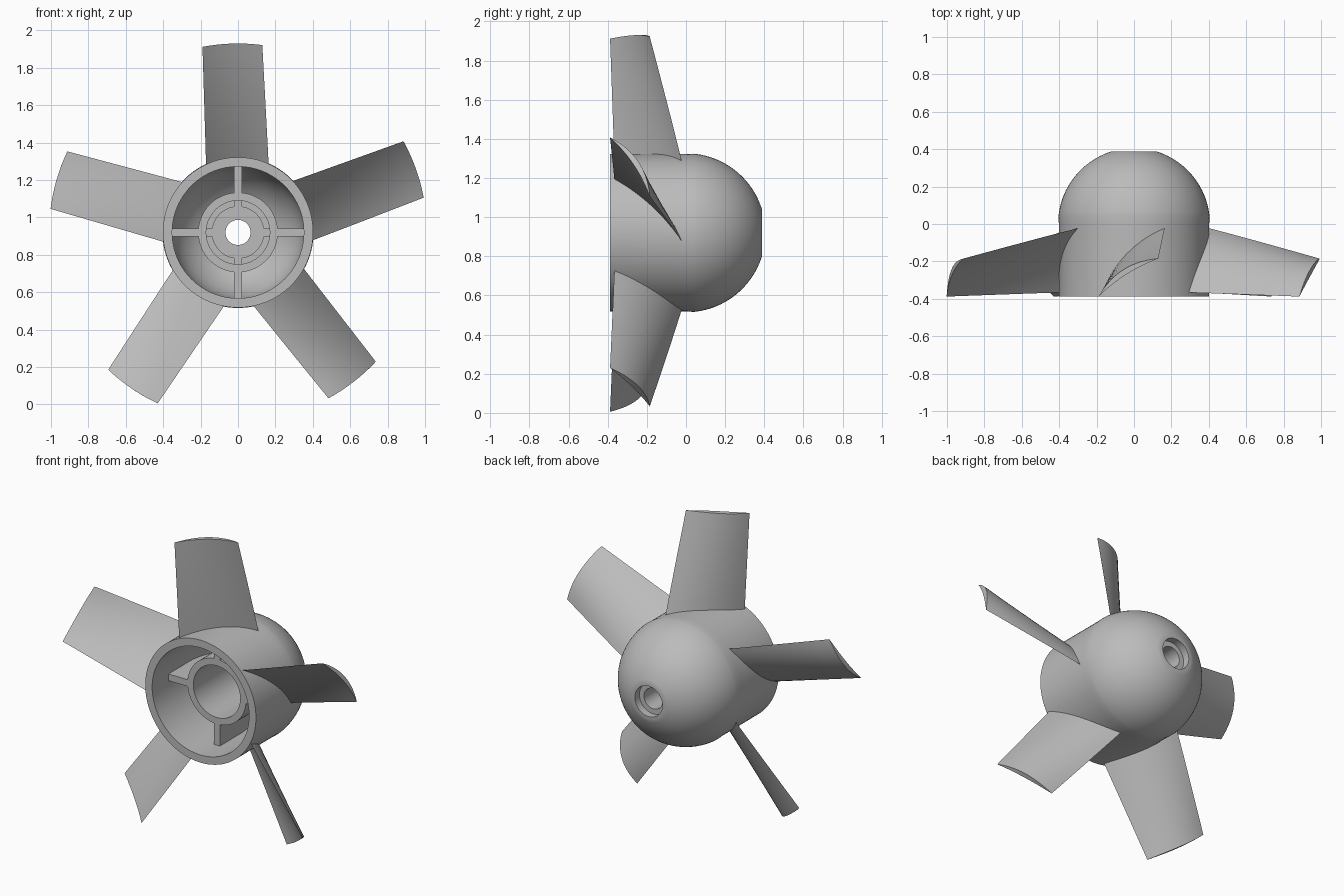
import bpy, bmesh
from math import sin, cos, pi, sqrt, radians, asin
from mathutils import Vector, Matrix

cube = bpy.data.objects.get("Cube")
if cube:
    bpy.data.objects.remove(cube, do_unlink=True)

CENTRE = Matrix.Translation((0, 0, 0.92))
FRONT, NOSE = -0.388, 0.388
TIP = 1.01

grey = bpy.data.materials.new("plain grey")
grey.use_nodes = True
grey.diffuse_color = (0.5, 0.5, 0.5, 1)
grey.node_tree.nodes["Principled BSDF"].inputs["Base Color"].default_value = (0.5, 0.5, 0.5, 1)


def finish(name, bm, turn=0.0, smooth=True):
    """Turn a bmesh about the y axis and place it on the hub centre."""
    bmesh.ops.recalc_face_normals(bm, faces=bm.faces)
    bm.transform(CENTRE @ Matrix.Rotation(turn, 4, "Y"))
    mesh = bpy.data.meshes.new(name)
    bm.to_mesh(mesh)
    bm.free()
    mesh.materials.append(grey)
    obj = bpy.data.objects.new(name, mesh)
    bpy.context.collection.objects.link(obj)
    if smooth:
        bpy.ops.object.select_all(action="DESELECT")
        bpy.context.view_layer.objects.active = obj
        obj.select_set(True)
        bpy.ops.object.shade_smooth_by_angle(angle=radians(30))
    return obj


def arc(radius, r_from, r_to, steps):
    """Points (r, y) on a dome, from one distance off the axis to another."""
    a, b = asin(r_from / radius), asin(r_to / radius)
    angles = [a + (b - a) * i / steps for i in range(steps + 1)]
    return [(radius * sin(t), radius * cos(t)) for t in angles]


def lathe(name, profile, sides=96):
    bm = bmesh.new()
    rings = []
    for i in range(sides):
        t = 2 * pi * i / sides
        rings.append([bm.verts.new((r * sin(t), y, r * cos(t))) for r, y in profile])
    count = len(profile)
    for i in range(sides):
        a, b = rings[i], rings[(i + 1) % sides]
        for j in range(count):
            k = (j + 1) % count
            bm.faces.new((a[j], a[k], b[k], b[j]))
    return finish(name, bm)


def rib(name, outline, half_width, turn):
    """Extrude an (r, y) outline into a plate that points away from the axis."""
    bm = bmesh.new()
    face = bm.faces.new([bm.verts.new((-half_width, y, r)) for r, y in outline])
    extruded = bmesh.ops.extrude_face_region(bm, geom=[face])["geom"]
    moved = [v for v in extruded if isinstance(v, bmesh.types.BMVert)]
    bmesh.ops.translate(bm, verts=moved, vec=(2 * half_width, 0, 0))
    return finish(name, bm, turn, smooth=False)


def blade(name, turn, spans=10, chords=14):
    """Cambered blade with a lens section, ending on a round tip."""
    bm = bmesh.new()
    rows = []
    for i in range(spans + 1):
        f = i / spans
        r = 0.375 + (TIP - 0.375) * f
        lead = Vector((-0.17, -0.365)).lerp(Vector((-0.19, FRONT)), f)
        trail = Vector((0.165, -0.015)).lerp(Vector((0.13, -0.185)), f)
        chord = trail - lead
        normal = Vector((-chord.y, chord.x)).normalized()
        row = []
        for j in range(2 * chords):
            back = j <= chords
            t = j / chords if back else 2 - j / chords
            bulge = (0.05 if back else 0.02) * 4 * t * (1 - t)
            p = lead + chord * t + normal * bulge
            row.append(bm.verts.new((p.x, p.y, sqrt(r * r - p.x * p.x))))
        rows.append(row)
    n = 2 * chords
    for a, b in zip(rows, rows[1:]):
        for j in range(n):
            k = (j + 1) % n
            bm.faces.new((a[j], a[k], b[k], b[j]))
    # Root and tip caps, as strips between the two surfaces
    for row in (rows[0], rows[-1]):
        for j in range(chords):
            corners = [row[j], row[j + 1], row[n - j - 1], row[(n - j) % n]]
            bm.faces.new(list(dict.fromkeys(corners)))
    return finish(name, bm, turn)


# Hub: outer shell, nose recess, shaft hole, stepped bore and hollow inside
outer = arc(0.406, 0.4055, 0.12, 24)
hollow = arc(0.352, 0.213, 0.352, 16)
profile = [(0.402, FRONT), (0.402, 0.0)] + outer[1:-1]
profile += [(0.122, NOSE), (0.1, NOSE), (0.1, 0.34), (0.067, 0.34), (0.067, 0.2),
            (0.14, 0.2), (0.14, 0.26), (0.17, 0.26), (0.17, -0.22), (0.213, -0.22)]
profile += hollow + [(0.352, FRONT)]
lathe("hub", profile)

# Four ribs from the inner sleeve to the shell, and four keys inside the bore
rib_outline = [(0.2, -0.22), (0.36, -0.22), (0.37, 0), (0.33, 0.15), (0.2, 0.3)]
key_outline = [(0.13, 0.2), (0.18, 0.2), (0.18, 0.28), (0.13, 0.28)]
for i in range(4):
    rib(f"sleeve_rib_{i + 1}", rib_outline, 0.022, i * pi / 2)
    rib(f"bore_key_{i + 1}", key_outline, 0.022, i * pi / 2)

# Five blades around the hub
for i in range(5):
    blade(f"blade_{i + 1}", i * 2 * pi / 5)
